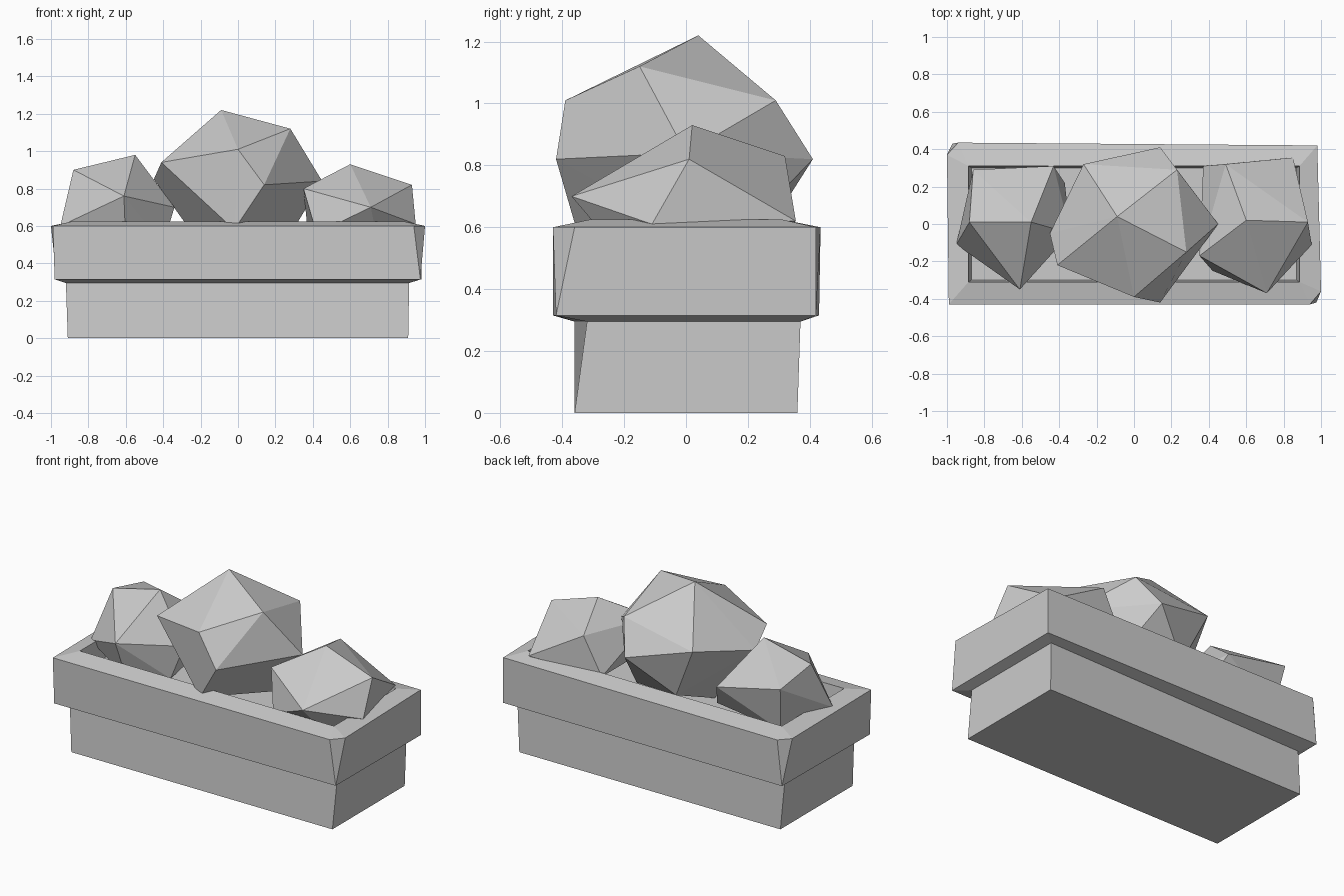
import bpy, bmesh
from mathutils import Vector

cube = bpy.data.objects.get("Cube")
if cube:
    bpy.data.objects.remove(cube, do_unlink=True)

# One plain stone colour for everything
stone = bpy.data.materials.new("stone_grey")
stone.use_nodes = True
stone_colour = (0.6, 0.6, 0.6, 1)
stone.diffuse_color = stone_colour
stone.node_tree.nodes["Principled BSDF"].inputs["Base Color"].default_value = stone_colour


def finish(name, bm):
    """Turn a bmesh into a flat-shaded object with outward normals."""
    bmesh.ops.recalc_face_normals(bm, faces=bm.faces)
    mesh = bpy.data.meshes.new(name)
    bm.to_mesh(mesh)
    bm.free()
    mesh.materials.append(stone)
    obj = bpy.data.objects.new(name, mesh)
    bpy.context.collection.objects.link(obj)
    return obj


def corners(front_left, front_right, back_right, back_left):
    """Four-cornered section, with the two worn corners doubled."""
    return [front_left, front_right, front_right, back_right, back_left, back_left]


def rectangle(half_x, half_y):
    return corners((-half_x, -half_y), (half_x, -half_y), (half_x, half_y), (-half_x, half_y))


def loft(name, sections):
    """Bridge a stack of (height, outline) sections and cap both ends."""
    bm = bmesh.new()
    loops = [[bm.verts.new((x, y, z)) for x, y in outline] for z, outline in sections]
    for low, high in zip(loops, loops[1:]):
        for i in range(len(low)):
            j = (i + 1) % len(low)
            bm.faces.new((low[i], low[j], high[j], high[i]))
    bm.faces.new(reversed(loops[0]))
    bm.faces.new(loops[-1])
    bmesh.ops.remove_doubles(bm, verts=bm.verts, dist=0.0005)
    return finish(name, bm)


def boulder(name, points):
    """Faceted lump: the convex hull of a few corner points."""
    bm = bmesh.new()
    for point in points:
        bm.verts.new(Vector(point))
    hull = bmesh.ops.convex_hull(bm, input=bm.verts)
    loose = [v for v in hull["geom_interior"] if isinstance(v, bmesh.types.BMVert)]
    bmesh.ops.delete(bm, geom=loose, context="VERTS")
    return finish(name, bm)


# Planter: plinth, overhanging rim with two worn corners, hollow middle
rim_bottom = corners((-.98, -.43), (.975, -.42), (.98, .42), (-.97, .43))
rim_top = [(-.99, -.43), (.94, -.43), (1, -.36), (.98, .42), (-.94, .435), (-1, .37)]
loft("planter", [
    (0, rectangle(.91, .36)),
    (.295, corners((-.92, -.36), (.915, -.32), (.915, .37), (-.92, .33))),
    (.315, rim_bottom),
    (.6, rim_top),
    (.625, rectangle(.885, .31)),
    (.5, rectangle(.87, .3)),
])

# Three faceted boulders resting in the planter
boulder("middle_boulder", [
    (-.09, .04, 1.22), (.28, -.15, 1.12), (0, -.39, 1.01), (-.41, -.22, .94),
    (-.27, .32, .93), (.23, .29, 1.01), (.45, 0, .84), (.14, -.42, .82),
    (.14, .41, .82), (-.45, -.05, .85), (-.02, -.35, .58), (-.12, .27, .6),
    (.26, .12, .52), (-.2, 0, .5),
])
boulder("right_boulder", [
    (-.55, .01, .98), (-.88, .01, .9), (-.61, -.35, .76), (-.86, .29, .84),
    (-.43, .31, .75), (-.95, -.11, .6), (-.34, -.05, .7), (-.37, .22, .6),
    (-.82, .23, .55), (-.6, -.25, .5), (-.4, -.1, .5),
])
boulder("left_boulder", [
    (.6, .02, .93), (.93, .01, .82), (.71, -.37, .7), (.35, -.17, .8),
    (.49, .32, .83), (.85, .355, .62), (.95, -.11, .61), (.37, .31, .6),
    (.42, -.25, .56), (.75, -.2, .5), (.5, .2, .5),
])
